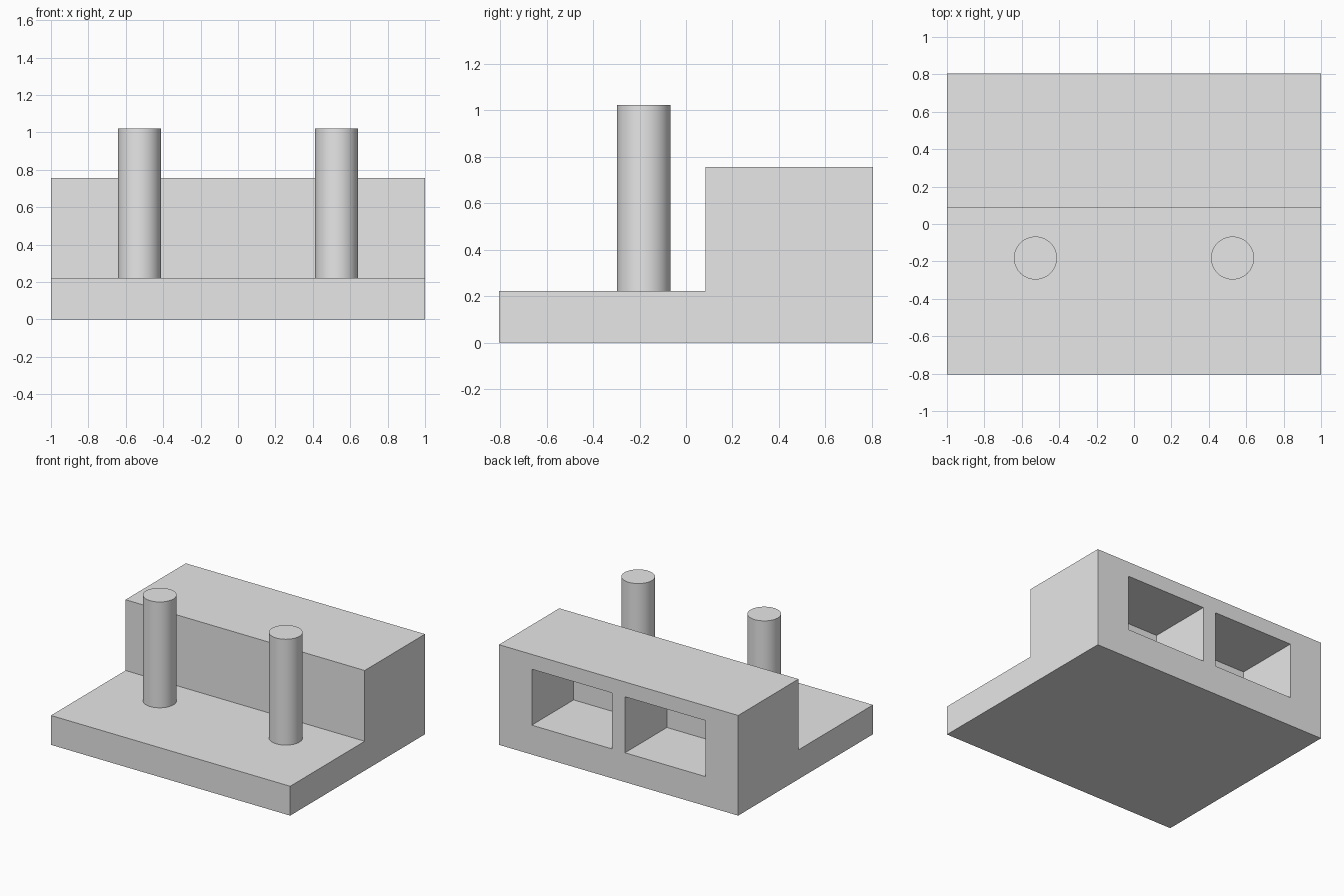
import bpy
import bmesh

cube = bpy.data.objects.get("Cube")
if cube:
    bpy.data.objects.remove(cube, do_unlink=True)

grey = bpy.data.materials.new("plain_grey")
grey.use_nodes = True
grey.diffuse_color = (0.8, 0.8, 0.8, 1)
grey.node_tree.nodes["Principled BSDF"].inputs["Base Color"].default_value = (0.8, 0.8, 0.8, 1)

HALF_DEPTH = 0.805
BASE_TOP = 0.222
BLOCK_TOP = 0.757
STEP_Y = 0.085


def extrude_profile(name, profile, x0, x1):
    """Extrude a (y, z) outline along x."""
    bm = bmesh.new()
    face = bm.faces.new([bm.verts.new((x0, y, z)) for y, z in profile])
    result = bmesh.ops.extrude_face_region(bm, geom=[face])
    moved = [v for v in result["geom"] if isinstance(v, bmesh.types.BMVert)]
    bmesh.ops.translate(bm, verts=moved, vec=(x1 - x0, 0, 0))
    bmesh.ops.recalc_face_normals(bm, faces=bm.faces)
    mesh = bpy.data.meshes.new(name)
    bm.to_mesh(mesh)
    bm.free()
    mesh.materials.append(grey)
    obj = bpy.data.objects.new(name, mesh)
    bpy.context.collection.objects.link(obj)
    return obj


# Stepped body: low front slab and tall rear block
body = extrude_profile("stepped_body", [
    (-HALF_DEPTH, 0), (HALF_DEPTH, 0), (HALF_DEPTH, BLOCK_TOP),
    (STEP_Y, BLOCK_TOP), (STEP_Y, BASE_TOP), (-HALF_DEPTH, BASE_TOP)], -1, 1)

# Two rectangular pockets in the back
pocket = [(0.305, BASE_TOP), (0.9, BASE_TOP), (0.9, 0.645), (0.305, 0.645)]
for side, label in ((1, "left"), (-1, "right")):
    cutter = extrude_profile(label + "_pocket_cutter", pocket, side * 0.054, side * 0.726)
    cutter.hide_render = True
    cutter.hide_set(True)
    cut = body.modifiers.new(label + "_pocket", "BOOLEAN")
    cut.operation = "DIFFERENCE"
    cut.solver = "EXACT"
    cut.object = cutter

# Apply the cuts, then drop the cutters
bpy.context.view_layer.objects.active = body
for cut in list(body.modifiers):
    cutter = cut.object
    bpy.ops.object.modifier_apply(modifier=cut.name)
    bpy.data.objects.remove(cutter, do_unlink=True)

# Upright round pegs on the slab
PEG_HEIGHT = 0.8
for side, label in ((1, "left"), (-1, "right")):
    bpy.ops.mesh.primitive_cylinder_add(
        vertices=64, radius=0.115, depth=PEG_HEIGHT,
        location=(side * 0.527, -0.182, BASE_TOP + PEG_HEIGHT / 2))
    peg = bpy.context.object
    peg.name = label + "_peg"
    peg.data.materials.append(grey)
    bpy.ops.object.shade_smooth_by_angle()
